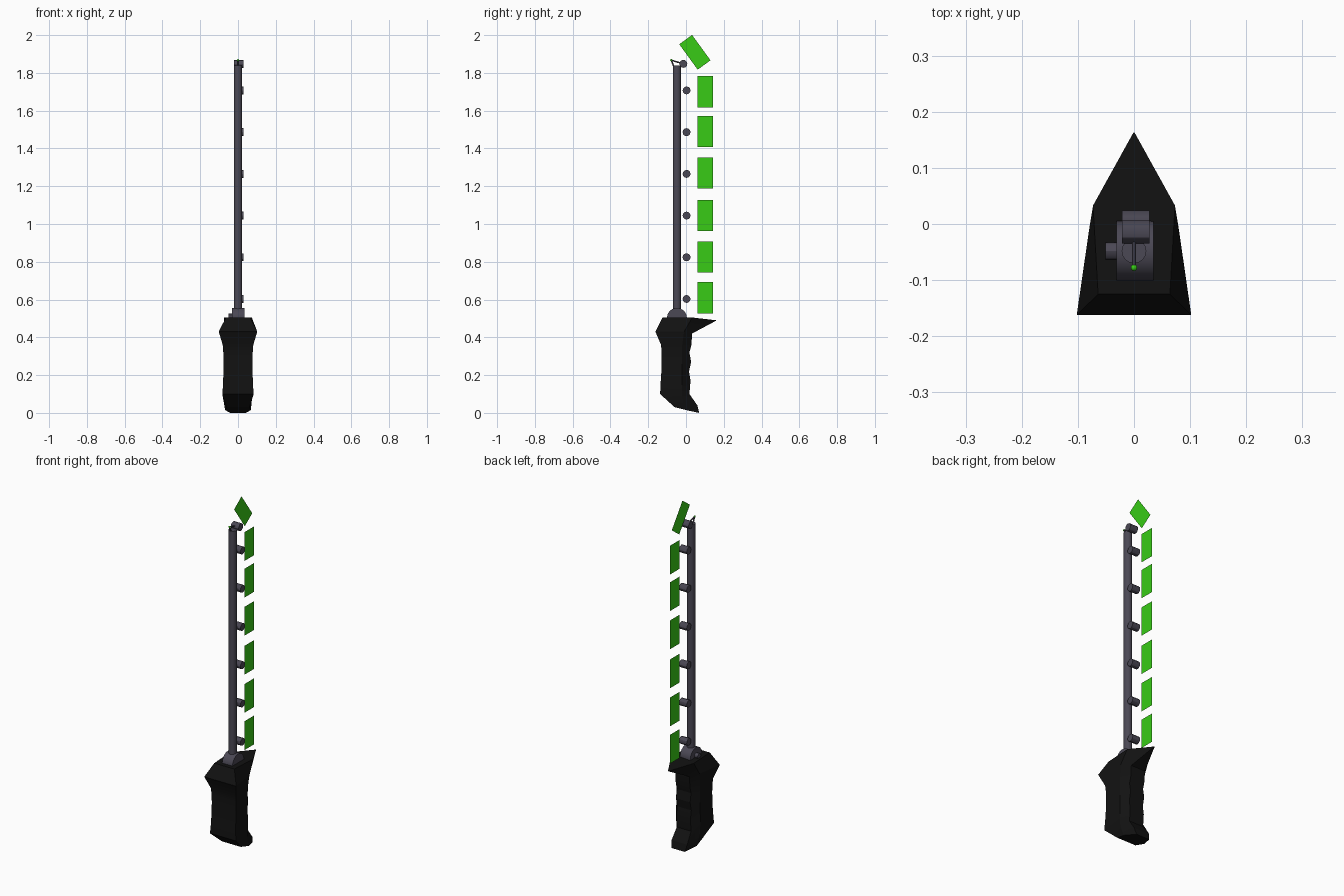
import bpy, bmesh, math
from mathutils import Vector

if "Cube" in bpy.data.objects:
    bpy.data.objects.remove(bpy.data.objects["Cube"])


def material(name, rgb):
    m = bpy.data.materials.new(name)
    m.diffuse_color = (*rgb, 1)
    m.use_nodes = True
    m.node_tree.nodes["Principled BSDF"].inputs["Base Color"].default_value = m.diffuse_color
    return m


BLACK = material("black_rubber", (0.006, 0.006, 0.006))
METAL = material("dark_metal", (0.07, 0.065, 0.09))
GREEN = material("glow_green", (0.04, 0.6, 0.008))


def add_object(name, bm, mat, angle=30):
    bmesh.ops.recalc_face_normals(bm, faces=bm.faces)
    me = bpy.data.meshes.new(name)
    bm.to_mesh(me)
    bm.free()
    ob = bpy.data.objects.new(name, me)
    bpy.context.collection.objects.link(ob)
    me.materials.append(mat)
    bpy.ops.object.select_all(action='DESELECT')
    ob.select_set(True)
    bpy.context.view_layer.objects.active = ob
    bpy.ops.object.shade_smooth_by_angle(angle=math.radians(angle))
    return ob


def rod(name, a, b, r, mat, sides=12, r2=None):
    """Capped cylinder from point a to point b."""
    a, b = Vector(a), Vector(b)
    bm = bmesh.new()
    bmesh.ops.create_cone(bm, cap_ends=True, segments=sides, radius1=r,
                          radius2=r if r2 is None else r2, depth=(b - a).length)
    rot = (b - a).to_track_quat('Z', 'Y').to_matrix()
    bmesh.ops.rotate(bm, verts=bm.verts, matrix=rot)
    bmesh.ops.translate(bm, verts=bm.verts, vec=(a + b) / 2)
    return add_object(name, bm, mat)


# Grip: lofted six-point rings, each (y, z, half width) at front, middle, back
rings = [
    ((-.06, .03, .06), (.0, .015, .068), (.07, .0, .042)),
    ((-.137, .10, .083), (-.02, .075, .074), (.06, .04, .05)),
    ((-.135, .15, .079), (-.02, .14, .078), (.018, .10, .045)),
    ((-.132, .19, .078), (-.02, .19, .077), (.024, .17, .045)),
    ((-.130, .23, .077), (-.02, .23, .075), (.016, .22, .045)),
    ((-.129, .28, .077), (-.02, .28, .075), (.027, .27, .045)),
    ((-.129, .32, .078), (-.02, .32, .075), (.018, .32, .045)),
    ((-.132, .36, .081), (-.02, .36, .076), (.029, .36, .045)),
    ((-.162, .43, .102), (-.01, .43, .080), (.032, .42, .045)),
    ((-.125, .505, .064), (.033, .505, .073), (.163, .49, .001)),
]
bm = bmesh.new()
loops = []
for f, m, b in rings:
    right = [(p[2], p[0], p[1]) for p in (f, m, b)]
    left = [(-x, y, z) for x, y, z in reversed(right)]
    loops.append([bm.verts.new(p) for p in right + left])
for lo, hi in zip(loops, loops[1:]):
    for i in range(6):
        j = (i + 1) % 6
        bm.faces.new((lo[i], lo[j], hi[j], hi[i]))
bm.faces.new(loops[0])
bm.faces.new(loops[-1])
add_object("grip", bm, BLACK, 20)

# Shaft, hinge hub and its side switch
SHAFT_Y = -.048
rod("shaft", (0, SHAFT_Y, .5), (0, SHAFT_Y, 1.84), .022, METAL, 16)
rod("hinge_hub", (-.031, SHAFT_Y, .503), (.035, SHAFT_Y, .503), .053, METAL, 16)
rod("side_switch", (-.051, SHAFT_Y, .51), (-.03, SHAFT_Y, .51), .015, METAL)

# Studs along the shaft, each with a thin green blade segment behind it
studs = [(.003, .603 + .2208 * i) for i in range(6)] + [(-.014, 1.848)]
blades = [(.102, z + .008, 0) for z in (.602, .817, 1.037, 1.262, 1.482, 1.693)]
blades.append((.047, 1.909, 36))
for n, ((sy, sz), (by, bz, tilt)) in enumerate(zip(studs, blades), 1):
    rod(f"stud_{n}", (-.021, sy, sz), (.028, sy, sz), .021, METAL)
    t = math.radians(tilt)
    u = Vector((0, math.cos(t), math.sin(t))) * .042
    v = Vector((0, -math.sin(t), math.cos(t))) * .083
    c = Vector((0, by, bz))
    bm = bmesh.new()
    bm.faces.new([bm.verts.new(c + i * u + j * v)
                  for i, j in ((-1, -1), (1, -1), (1, 1), (-1, 1))])
    add_object(f"blade_segment_{n}", bm, GREEN)

# Front sight at the tip: two thin wires and a green bead
bead = (0, -.078, 1.867)
rod("sight_wire_upper", (0, -.02, 1.85), bead, .004, METAL, 8)
rod("sight_wire_lower", (0, -.065, 1.835), bead, .004, METAL, 8)
bm = bmesh.new()
bmesh.ops.create_uvsphere(bm, u_segments=10, v_segments=6, radius=.006)
bmesh.ops.translate(bm, verts=bm.verts, vec=bead)
add_object("sight_bead", bm, GREEN, 60)
